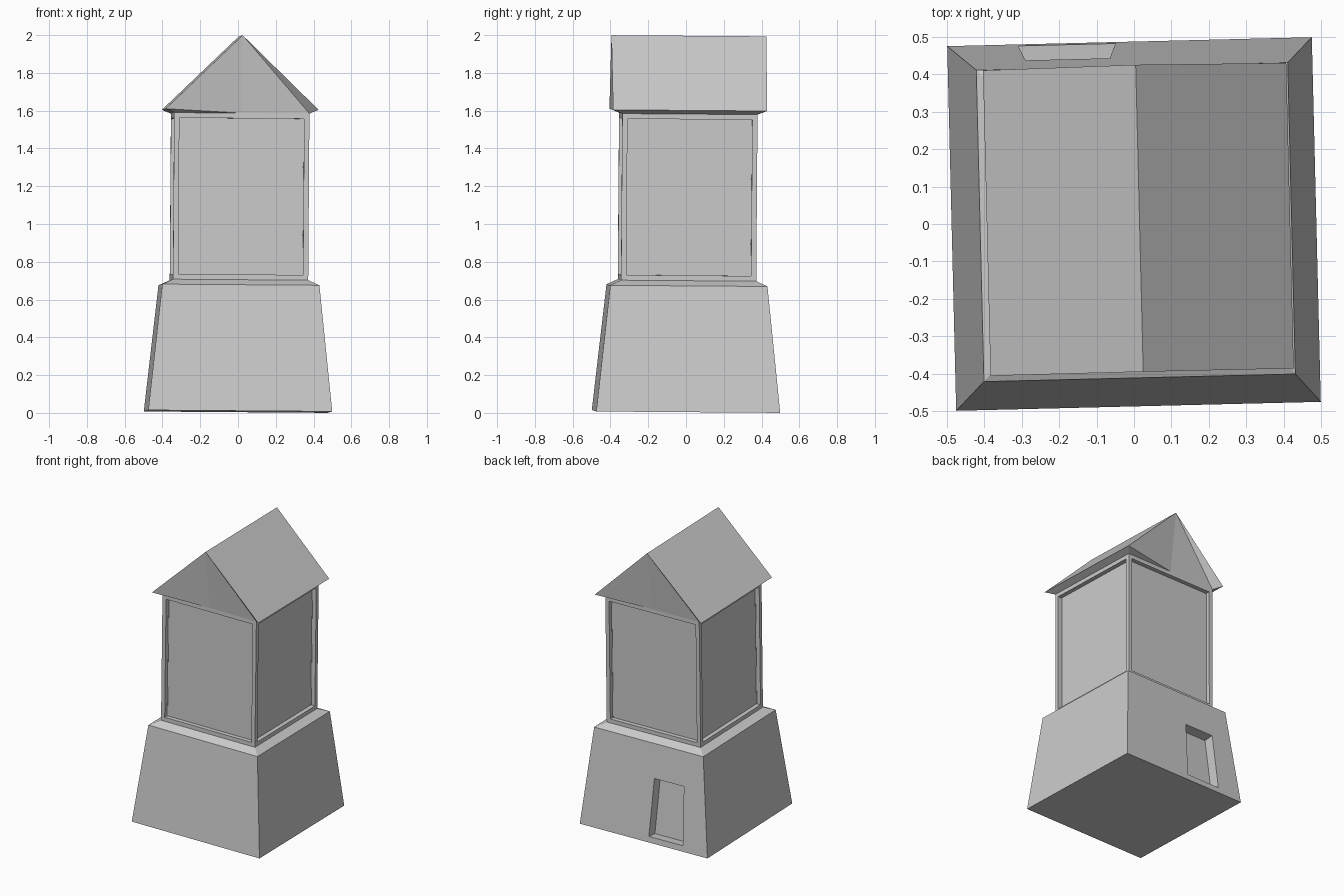
import bpy, bmesh
from mathutils import Matrix, Vector

cube = bpy.data.objects.get("Cube")
if cube:
    bpy.data.objects.remove(cube, do_unlink=True)

# One plain stone colour
stone = bpy.data.materials.new("stone_grey")
stone.use_nodes = True
stone.diffuse_color = (0.6, 0.6, 0.6, 1)
stone.node_tree.nodes["Principled BSDF"].inputs["Base Color"].default_value = (0.6, 0.6, 0.6, 1)

# The whole building leans and turns very slightly
LEAN = 0.0075
POSE = (Matrix.Translation((0, 0, 0.0075)) @ Matrix.Rotation(0.0245, 4, 'Z')
        @ Matrix.Rotation(LEAN, 4, 'Y') @ Matrix.Rotation(-LEAN, 4, 'X'))

BASE, LEDGE, WALL = 0.487, 0.416, 0.358       # half widths
Z_LEDGE, Z_WALL, Z_TOP = 0.668, 0.695, 1.577  # heights


def finish(name, bm):
    bmesh.ops.recalc_face_normals(bm, faces=bm.faces[:])
    bm.transform(POSE)
    mesh = bpy.data.meshes.new(name)
    bm.to_mesh(mesh)
    bm.free()
    mesh.materials.append(stone)
    obj = bpy.data.objects.new(name, mesh)
    bpy.context.collection.objects.link(obj)
    return obj


def recess(bm, faces, depth):
    """Push each face straight into the wall."""
    for f in bmesh.ops.extrude_discrete_faces(bm, faces=faces)["faces"]:
        bmesh.ops.translate(bm, verts=f.verts[:], vec=f.normal * -depth)


# Tower body: stacked square rings
bm = bmesh.new()
rings = []
for h, z in ((BASE, 0), (LEDGE, Z_LEDGE), (WALL, Z_WALL), (WALL, Z_TOP)):
    rings.append([bm.verts.new((sx * h, sy * h, z))
                  for sx, sy in ((-1, -1), (1, -1), (1, 1), (-1, 1))])
bands = []
for low, high in zip(rings, rings[1:]):
    bands.append([bm.faces.new((low[i], low[(i + 1) % 4], high[(i + 1) % 4], high[i]))
                  for i in range(4)])
bm.faces.new(rings[0][::-1])
bm.faces.new(rings[-1])
bm.normal_update()

# Sunken panel on each upper wall
panels = bands[2]
bmesh.ops.inset_individual(bm, faces=panels, thickness=0.039, depth=0)
bm.normal_update()
recess(bm, panels, 0.03)

# Doorway in the back of the base, tapering with the wall
door = bands[0][2]
bmesh.ops.inset_individual(bm, faces=[door], thickness=0.05, depth=0)
for v in door.verts:
    high = v.co.z > Z_LEDGE / 2
    z = 0.435 if high else 0.04
    left, right = (-0.057, -0.282) if high else (-0.038, -0.298)
    v.co = Vector((left if v.co.x > 0 else right,
                   BASE - (BASE - LEDGE) * z / Z_LEDGE, z))
bm.normal_update()
recess(bm, [door], 0.07)
finish("tower_body", bm)

# Gabled roof: each end is the other turned half way round
bm = bmesh.new()
ends = []
for s in (1, -1):
    def point(x, y, z):
        return bm.verts.new((s * x, s * y, z))
    eave_a, eave_b = point(-0.405, -0.408, 1.597), point(0.405, -0.408, 1.597)
    corner_a, corner_b = point(-WALL, -WALL, Z_TOP), point(WALL, -WALL, Z_TOP)
    apex, mid = point(0, -0.41, 1.989), point(0, -WALL, Z_TOP)
    # Folded gable end
    for tri in ((eave_a, mid, apex), (eave_a, corner_a, mid),
                (apex, mid, corner_b), (apex, corner_b, eave_b)):
        bm.faces.new(tri)
    ends.append((eave_a, eave_b, corner_a, corner_b, apex, mid))
for near, far in (ends, ends[::-1]):
    # Slope, side soffit
    bm.faces.new((near[1], far[0], far[4], near[4]))
    bm.faces.new((near[1], near[3], far[2], far[0]))
f, b = ends
bm.faces.new((f[2], f[5], f[3], b[2], b[5], b[3]))
finish("gable_roof", bm)
